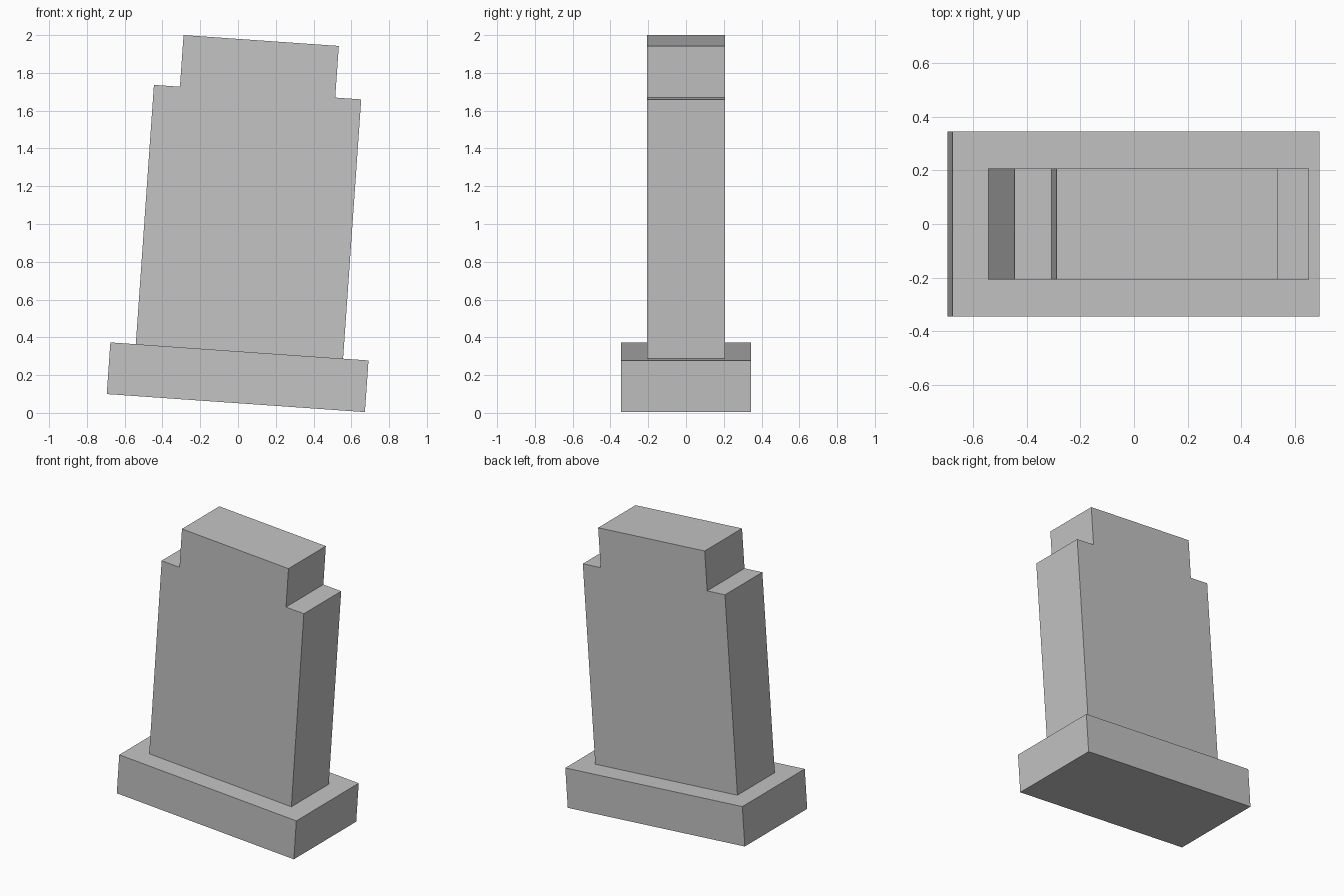
import bpy, math
from mathutils import Matrix

if "Cube" in bpy.data.objects:
    bpy.data.objects.remove(bpy.data.objects["Cube"])

stone = bpy.data.materials.new("grey_stone")
stone.diffuse_color = (0.55, 0.55, 0.55, 1)
stone.use_nodes = True
stone.node_tree.nodes["Principled BSDF"].inputs["Base Color"].default_value = stone.diffuse_color

# The whole monument leans 4 degrees to the right
LEAN = Matrix.Translation((-0.0115, 0, 0.052)) @ Matrix.Rotation(math.radians(4), 4, 'Y')


def extrude_profile(name, half, depth):
    """Mirror a right-hand (x, z) outline, extrude it along y, and lean it."""
    outline = half + [(-x, z) for x, z in reversed(half)]
    n = len(outline)
    verts = [(x, y, z) for y in (-depth / 2, depth / 2) for x, z in outline]
    faces = [tuple(reversed(range(n, 2 * n))), tuple(range(n))]
    faces += [(i, i + n, (i + 1) % n + n, (i + 1) % n) for i in range(n)]
    mesh = bpy.data.meshes.new(name)
    mesh.from_pydata(verts, [], faces)
    mesh.materials.append(stone)
    mesh.update()
    obj = bpy.data.objects.new(name, mesh)
    obj.matrix_world = LEAN
    bpy.context.collection.objects.link(obj)
    return obj


# Plinth block
extrude_profile("plinth", [(0.685, 0), (0.685, 0.274)], 0.688)
# Upright slab with stepped shoulders
extrude_profile("headstone_slab",
                [(0.55, 0.274), (0.55, 1.65), (0.412, 1.65), (0.412, 1.924)], 0.412)
